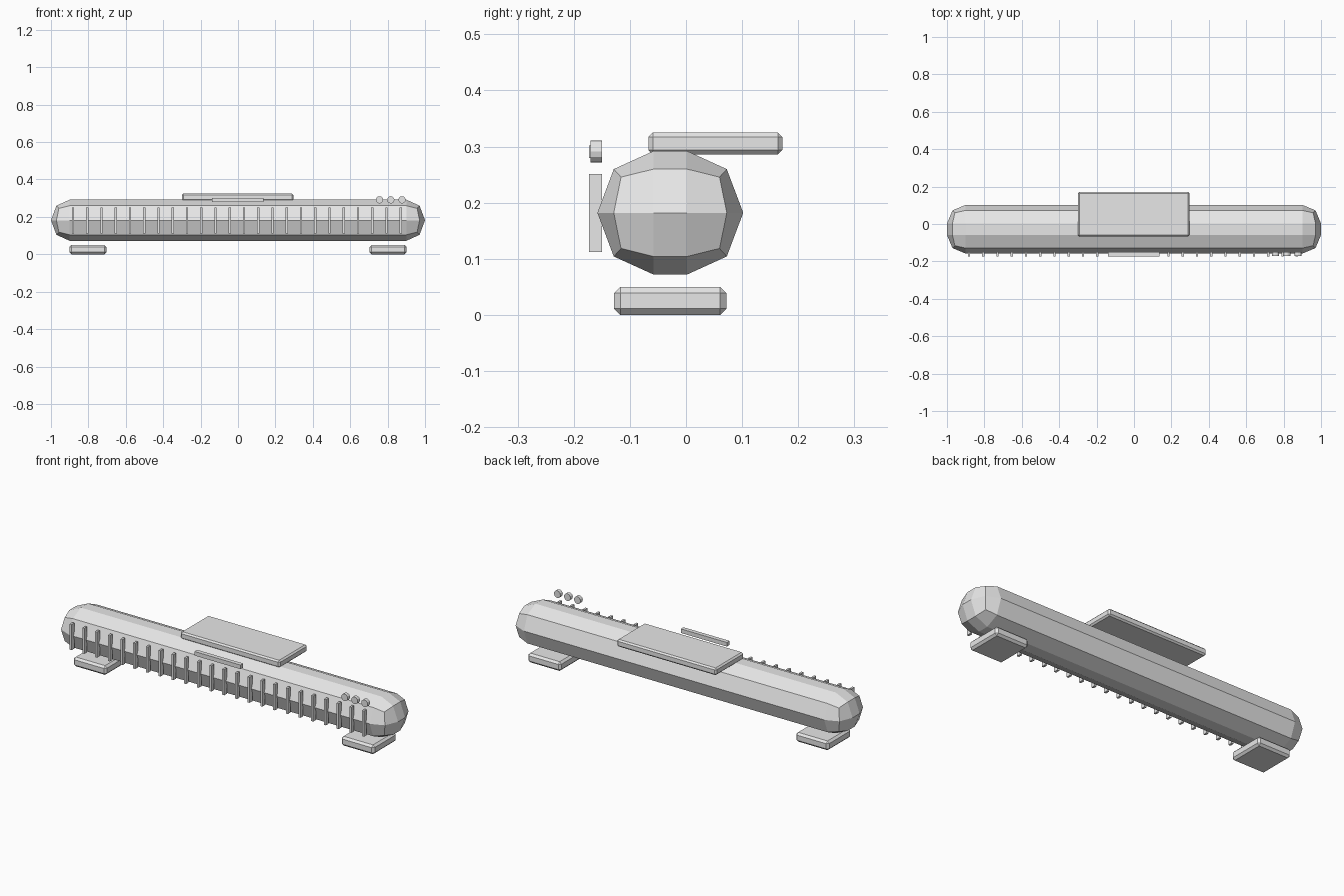
import bpy
import bmesh
from math import radians
from mathutils import Matrix, Vector

cube = bpy.data.objects.get("Cube")
if cube:
    bpy.data.objects.remove(cube, do_unlink=True)

grey = bpy.data.materials.new("light_grey")
grey.use_nodes = True
grey.diffuse_color = (0.8, 0.8, 0.8, 1)
grey.node_tree.nodes["Principled BSDF"].inputs["Base Color"].default_value = (0.8, 0.8, 0.8, 1)


def finish(name, bm, location):
    mesh = bpy.data.meshes.new(name)
    bmesh.ops.recalc_face_normals(bm, faces=bm.faces)
    bm.to_mesh(mesh)
    bm.free()
    mesh.materials.append(grey)
    obj = bpy.data.objects.new(name, mesh)
    obj.location = location
    bpy.context.collection.objects.link(obj)
    return obj


def box(name, low, high, bevel=0, segments=1, stretch_z=1):
    """Box between two corners; the bevel is made before the z stretch."""
    low, high = Vector(low), Vector(high)
    size = high - low
    size.z /= stretch_z
    bm = bmesh.new()
    bmesh.ops.create_cube(bm, size=1, matrix=Matrix.Diagonal((*size, 1)))
    if bevel:
        bmesh.ops.bevel(bm, geom=bm.edges[:], offset=bevel, segments=segments,
                        profile=0.5, affect='EDGES', clamp_overlap=True)
        bmesh.ops.remove_doubles(bm, verts=bm.verts, dist=0.0005)
    bmesh.ops.scale(bm, vec=(1, 1, stretch_z), verts=bm.verts)
    return finish(name, bm, (low + high) / 2)


# Long rounded body
box("body", (-1, -0.158, 0.072), (1, 0.102, 0.292), 0.0999, 2, 1.1)

# Top panel
box("top_panel", (-0.3, -0.067, 0.286), (0.296, 0.172, 0.325), 0.008)

# Feet
for side, x in (("right", -0.803), ("left", 0.803)):
    box(side + "_foot", (x - 0.099, -0.128, 0), (x + 0.099, 0.072, 0.05), 0.011)

# Row of grille slats along the front
slats = 24
for i in range(slats):
    x = -0.882 + i * 0.0762
    box(f"grille_slat_{i + 1}", (x - 0.006, -0.173, 0.112), (x + 0.006, -0.15, 0.251))

# Front badge plate
box("front_plate", (-0.14, -0.173, 0.28), (0.136, -0.15, 0.302))

# Control buttons
for i in range(3):
    bm = bmesh.new()
    bmesh.ops.create_cone(bm, cap_ends=True, segments=12, radius1=0.0195, radius2=0.0195,
                          depth=0.02, matrix=Matrix.Rotation(radians(90), 4, 'X'))
    finish(f"button_{i + 1}", bm, (0.757 + i * 0.06, -0.16, 0.291))
